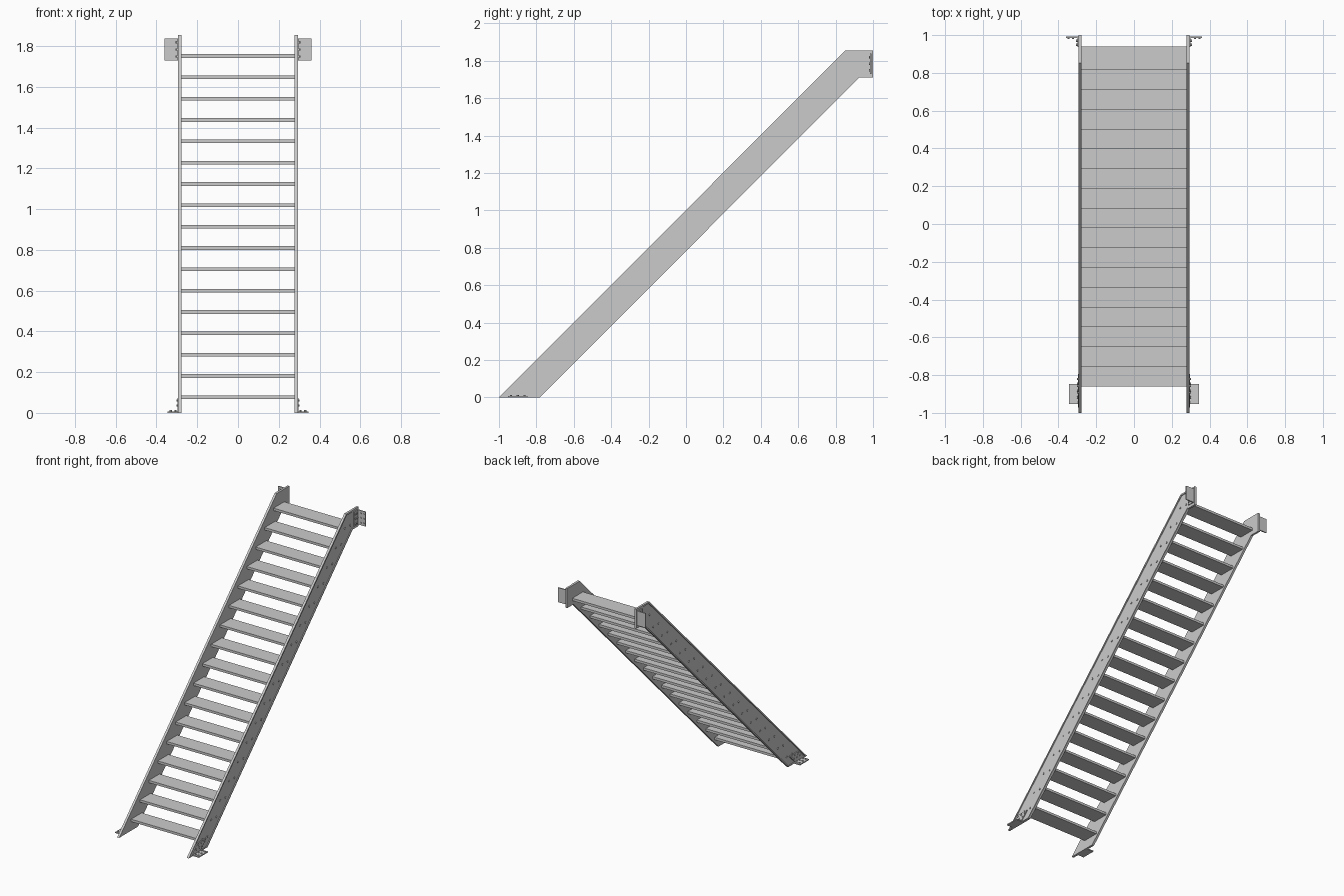
import bpy, bmesh, math
from mathutils import Matrix, Vector

if "Cube" in bpy.data.objects:
    bpy.data.objects.remove(bpy.data.objects["Cube"])

STEPS, PITCH = 17, 0.1047


def finish(name, bm, mirror=True):
    bmesh.ops.recalc_face_normals(bm, faces=bm.faces)
    me = bpy.data.meshes.new(name)
    bm.to_mesh(me)
    bm.free()
    ob = bpy.data.objects.new(name, me)
    bpy.context.collection.objects.link(ob)
    if mirror:
        ob.modifiers.new("mirror", 'MIRROR').use_axis[0] = True
    return ob


def slab(bm, pts, x0, x1):
    """Extrude a (y, z) outline along x."""
    f = bm.faces.new([bm.verts.new((x0, y, z)) for y, z in pts])
    ext = bmesh.ops.extrude_face_region(bm, geom=[f])
    vs = [v for v in ext['geom'] if isinstance(v, bmesh.types.BMVert)]
    bmesh.ops.translate(bm, verts=vs, vec=(x1 - x0, 0, 0))


def box(bm, x0, x1, y0, y1, z0, z1):
    slab(bm, [(y0, z0), (y1, z0), (y1, z1), (y0, z1)], x0, x1)


def bolt(bm, pos, axis, r=0.007, depth=0.006):
    """Hex head centred on pos, pointing along axis."""
    rot = Vector((0, 0, 1)).rotation_difference(Vector(axis)).to_matrix().to_4x4()
    bmesh.ops.create_cone(bm, cap_ends=True, segments=6, radius1=r, radius2=r,
                          depth=depth, matrix=Matrix.Translation(pos) @ rot)


# Stringer web
bm = bmesh.new()
slab(bm, [(-1, 0), (-0.78, 0), (0.925, 1.71), (1, 1.71), (1, 1.855), (0.852, 1.855)],
     0.278, 0.289)
finish("stringer_web", bm)

# Raised flanges along the stringer edges
bm = bmesh.new()
e = 0.012
slab(bm, [(-1, 0), (-1 + e, 0), (0.852 + e * 0.42, 1.855 - e), (0.925, 1.855 - e),
          (0.925, 1.855), (0.852, 1.855)], 0.278, 0.295)
slab(bm, [(-0.78 - e, 0), (-0.78, 0), (0.925, 1.71), (0.925, 1.71 + e)], 0.278, 0.295)
slab(bm, [(-1, 0), (-0.78, 0), (-0.786, 0.006), (-0.994, 0.006)], 0.278, 0.295)
finish("stringer_flange", bm)

# Treads and their side bolts
treads, bolts = bmesh.new(), bmesh.new()
for i in range(STEPS):
    y, z = -0.86 + i * PITCH, 0.0765 + i * PITCH
    box(treads, -0.279, 0.279, y, y + 0.125, z - 0.009, z + 0.009)
    for dy in (0.026, 0.089):
        bolt(bolts, (0.291, y + dy, z), (1, 0, 0))
finish("treads", treads, mirror=False)
finish("tread_bolts", bolts)

# Floor brackets: slanted side plate and foot plate
bm = bmesh.new()
slab(bm, [(-0.972, 0.004), (-0.865, 0.004), (-0.795, 0.072), (-0.905, 0.072)], 0.285, 0.296)
box(bm, 0.285, 0.345, -0.952, -0.848, 0, 0.008)
finish("floor_bracket", bm)

bm = bmesh.new()
for k in range(3):
    for y, z in ((-0.892, 0.06), (-0.917, 0.037)):
        bolt(bm, (0.298, y + k * 0.036, z), (1, 0, 0), 0.006)
    for x in (0.307, 0.33):
        bolt(bm, (x, -0.936 + k * 0.036, 0.01), (0, 0, 1), 0.006)
finish("floor_bracket_bolts", bm)

# Landing brackets: end pad, side plate and wall plate
bm = bmesh.new()
box(bm, 0.278, 0.293, 0.925, 1.0, 1.71, 1.855)
finish("stringer_end_pad", bm)

bm = bmesh.new()
box(bm, 0.292, 0.3, 0.937, 0.992, 1.73, 1.838)
box(bm, 0.292, 0.36, 0.984, 0.992, 1.73, 1.838)
finish("landing_bracket", bm)

bm = bmesh.new()
for k in range(3):
    z = 1.749 + k * 0.035
    for y in (0.949, 0.97):
        bolt(bm, (0.303, y, z), (1, 0, 0), 0.006, 0.008)
    for x in (0.322, 0.346):
        bolt(bm, (x, 0.982, z), (0, -1, 0), 0.006)
finish("landing_bracket_bolts", bm)
